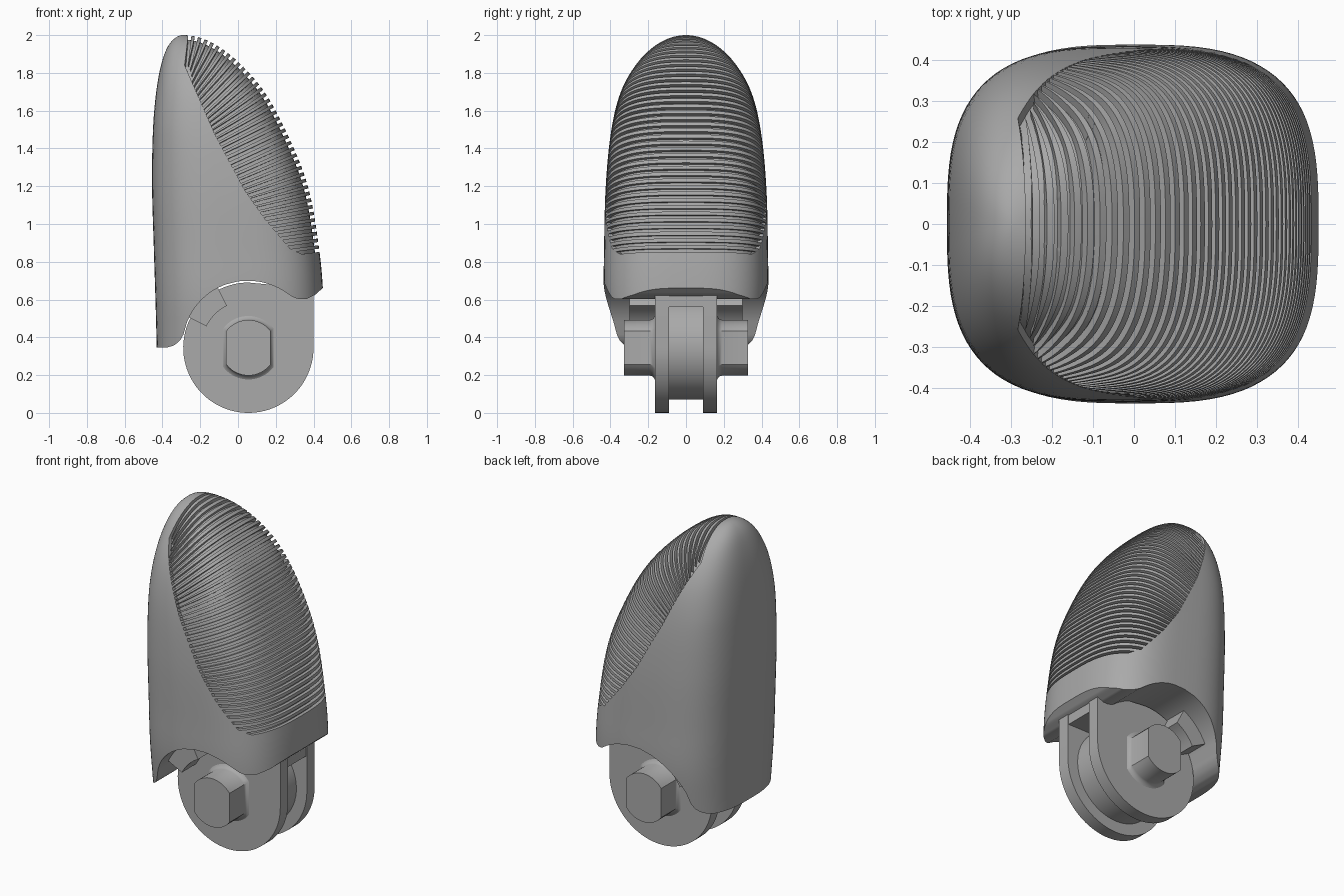
import bpy, bmesh, math
from mathutils import Vector

if "Cube" in bpy.data.objects:
    bpy.data.objects.remove(bpy.data.objects["Cube"], do_unlink=True)

grey = bpy.data.materials.new("plain_grey")
grey.use_nodes = True
grey.diffuse_color = (0.4, 0.4, 0.4, 1)
grey.node_tree.nodes["Principled BSDF"].inputs["Base Color"].default_value = (0.4, 0.4, 0.4, 1)

# Shell profile: height, back x, pad x, half width
PROFILE = [(2.0, -.29, -.29, 0), (1.95, -.365, -.12, .155), (1.85, -.405, .01, .26),
           (1.7, -.433, .14, .345), (1.5, -.45, .25, .395), (1.2, -.455, .37, .425),
           (.85, -.445, .432, .434), (.6, -.437, .452, .434), (.34, -.43, .452, .405)]
# Side edge of the ridged pad: height, x
PAD_EDGE = [(2.1, -.3), (1.88, -.3), (1.47, -.12), (1.18, .035), (1.03, .14), (.87, .275), (.83, .36)]
# Lower rim of the shell beside the hinge clearance: x, height
RIM_BACK = [(-.6, .345), (-.385, .345), (-.345, .357), (-.315, .38), (-.296, .4)]
RIM_PAD = [(.283, .617), (.32, .602), (.36, .602), (.41, .625), (.45, .66), (.6, .7)]
CX, CZ, CLEAR = .055, .345, .355          # hinge axis and clearance radius
KNOTS = [math.sqrt(2 - p[0] + 1e-9) for p in PROFILE]


def section(u):
    """Smoothly interpolated (back x, pad x, half width) at u = sqrt(2 - z)."""
    last = len(KNOTS) - 1
    i = max(k for k in range(last) if KNOTS[k] <= u + 1e-4 or k == 0)
    h = KNOTS[i + 1] - KNOTS[i]
    t = min(max((u - KNOTS[i]) / h, 0), 1)

    def slope(k, c):
        a, b = max(k - 1, 0), min(k + 1, last)
        return (PROFILE[b][c] - PROFILE[a][c]) / (KNOTS[b] - KNOTS[a])
    out = []
    for c in (1, 2, 3):
        p, q = PROFILE[i][c], PROFILE[i + 1][c]
        m, n = slope(i, c) * h, slope(i + 1, c) * h
        out.append((2*t**3 - 3*t*t + 1) * p + (t**3 - 2*t*t + t) * m
                   + (3*t*t - 2*t**3) * q + (t**3 - t*t) * n)
    return out


def shell_point(u, angle):
    """Point on the superellipse section at u."""
    xl, xr, w = section(u)
    e = 2 / (2.3 + .7 * min(u / .7, 1))
    c, d = math.cos(angle), math.sin(angle)
    return Vector(((xl + xr) / 2 + (xr - xl) / 2 * math.copysign(abs(c)**e, c),
                   w * math.copysign(abs(d)**e, d), 2 - u * u))


def rim_height(x):
    for rim in (RIM_BACK, RIM_PAD):
        for (x0, z0), (x1, z1) in zip(rim, rim[1:]):
            if x0 <= x <= x1:
                return z0 + (z1 - z0) * (x - x0) / (x1 - x0)
    return CZ + math.sqrt(CLEAR**2 - (x - CX)**2)


def finish(name, bm, degrees=35):
    bmesh.ops.recalc_face_normals(bm, faces=bm.faces)
    mesh = bpy.data.meshes.new(name)
    bm.to_mesh(mesh)
    bm.free()
    ob = bpy.data.objects.new(name, mesh)
    bpy.context.collection.objects.link(ob)
    mesh.materials.append(grey)
    bpy.ops.object.select_all(action='DESELECT')
    ob.select_set(True)
    bpy.context.view_layer.objects.active = ob
    bpy.ops.object.shade_smooth_by_angle(angle=math.radians(degrees))


def build_shell(rings=48, skirt=8, segs=96):
    """Rounded fingertip: rings from the pole, then a skirt down to the rim."""
    bm = bmesh.new()
    prev, top = None, bm.verts.new((-.29, 0, 2))
    u_skirt = math.sqrt(2 - .8)
    angles = [2 * math.pi * s / segs for s in range(segs)]
    rims = [rim_height(shell_point(math.sqrt(2 - .6), a).x) for a in angles]
    for r in range(1, rings + skirt + 1):
        ring = []
        for a, rim in zip(angles, rims):
            u = u_skirt * r / rings
            if r > rings:
                u = math.sqrt(2 - .8 - (rim - .8) * (r - rings) / skirt)
            ring.append(bm.verts.new(shell_point(u, a)))
        for s in range(segs):
            n = (s + 1) % segs
            bm.faces.new((top, ring[s], ring[n]) if prev is None
                         else (prev[s], ring[s], ring[n], prev[n]))
        prev = ring
    # Underside spans straight across from front rim to back rim
    for s in range(segs // 2):
        across = [prev[s], prev[s + 1], prev[segs - s - 1], prev[-s]]
        bm.faces.new(list(dict.fromkeys(across)))
    bmesh.ops.recalc_face_normals(bm, faces=bm.faces)
    return bm


def on_pad(p):
    if p.z < .83:
        return False
    for (z1, x1), (z0, x0) in zip(PAD_EDGE, PAD_EDGE[1:]):
        if z0 <= p.z <= z1:
            return p.x > x0 + (x1 - x0) * (p.z - z0) / (z1 - z0)
    return True


def slice_faces(bm, faces, point, normal):
    geom = set(faces)
    for f in faces:
        geom.update(f.edges)
        geom.update(f.verts)
    bmesh.ops.bisect_plane(bm, geom=list(geom), dist=1e-5, plane_co=point, plane_no=normal)


def groove_frames(pitch=.036):
    """Evenly spaced points and tangents down the pad's centre line."""
    frames, travelled, due = [], 0, .012
    path = [shell_point(.03 + 1.07 * i / 1500, 0) for i in range(1500)]
    for a, b in zip(path, path[1:]):
        travelled += (b - a).length
        if travelled >= due and b.z > .84:
            frames.append((b, (b - a).normalized()))
            due += pitch
    return frames


# Fingertip shell, sliced along the pad edge and along both walls of every groove
HALF, DEPTH = .0085, .024
bm = build_shell()
for (z1, x1), (z0, x0) in zip(PAD_EDGE, PAD_EDGE[1:]):
    near = [f for f in bm.faces if z0 - .04 < f.calc_center_median().z < z1 + .04]
    slice_faces(bm, near, Vector((x1, 0, z1)), Vector((z1 - z0, 0, x0 - x1)).normalized())
slice_faces(bm, [f for f in bm.faces if on_pad(f.calc_center_median() + Vector((0, 0, .04)))],
            Vector((0, 0, .83)), Vector((0, 0, 1)))
frames = groove_frames()
for point, tangent in frames:
    for side in (-HALF, HALF):
        near = []
        for f in bm.faces:
            c = f.calc_center_median()
            if abs((c - point).dot(tangent)) < .09 and on_pad(c):
                near.append(f)
        slice_faces(bm, near, point + tangent * side, tangent)

# Sink the strips between the groove walls
strips = []
for f in bm.faces:
    c = f.calc_center_median()
    if on_pad(c) and any(abs((c - p).dot(t)) < HALF for p, t in frames):
        strips.append(f)
bm.normal_update()
inward = {v.co.to_tuple(6): -v.normal for f in strips for v in f.verts}
sunk = bmesh.ops.extrude_face_region(bm, geom=strips)["geom"]
for v in sunk:
    if isinstance(v, bmesh.types.BMVert):
        v.co += inward[v.co.to_tuple(6)] * DEPTH
bmesh.ops.delete(bm, geom=[f for f in strips if f.is_valid], context='FACES')
finish("fingertip_shell", bm)


def part(name, outline, stations):
    """Skin an x-z outline along y; stations are (y, scale about the hinge axis)."""
    bm = bmesh.new()
    rows = [[bm.verts.new((CX + (x - CX) * k, y, CZ + (z - CZ) * k)) for x, z in outline]
            for y, k in stations]
    n = len(outline)
    for a, b in zip(rows, rows[1:]):
        for i in range(n):
            bm.faces.new((a[i], b[i], b[(i + 1) % n], a[(i + 1) % n]))
    bm.faces.new(rows[0])
    bm.faces.new(rows[-1])
    finish(name, bm)


def arc(r, start, end, n=32):
    angles = [math.radians(start + (end - start) * i / n) for i in range(n + 1)]
    return [(CX + r * math.cos(a), CZ + r * math.sin(a)) for a in angles]


# Hinge: two side plates, a narrower hub and the web above the slot
plate = arc(.345, 90, 360, 64) + [(.4, .64), (.37, .66)]
web = [(-.05, .56), (.395, .56), (.395, .64), (-.05, .66)]
for side, name in ((1, "back"), (-1, "front")):
    part(name + "_hinge_plate", plate, [(side * .09, 1), (side * .165, 1)])
part("hinge_hub", arc(.275, 0, 360, 64)[:-1], [(-.1, 1), (.1, 1)])
part("hinge_web", web, [(-.1, 1), (.1, 1)])

# Flat-sided pivot pegs with a flared foot, and the stop blocks beside them
peg = arc(.147, 37, 143, 16) + arc(.147, 217, 323, 16)
stop = arc(.25, 117, 153, 8) + arc(.37, 153, 117, 8)
for side, name in ((1, "back"), (-1, "front")):
    part(name + "_pivot_peg", peg, [(side * y, k) for y, k in
                                    ((.16, 1.2), (.167, 1.12), (.176, 1.04), (.19, 1), (.328, 1))])
    part(name + "_stop_block", stop, [(side * .15, 1), (side * .3, 1)])
